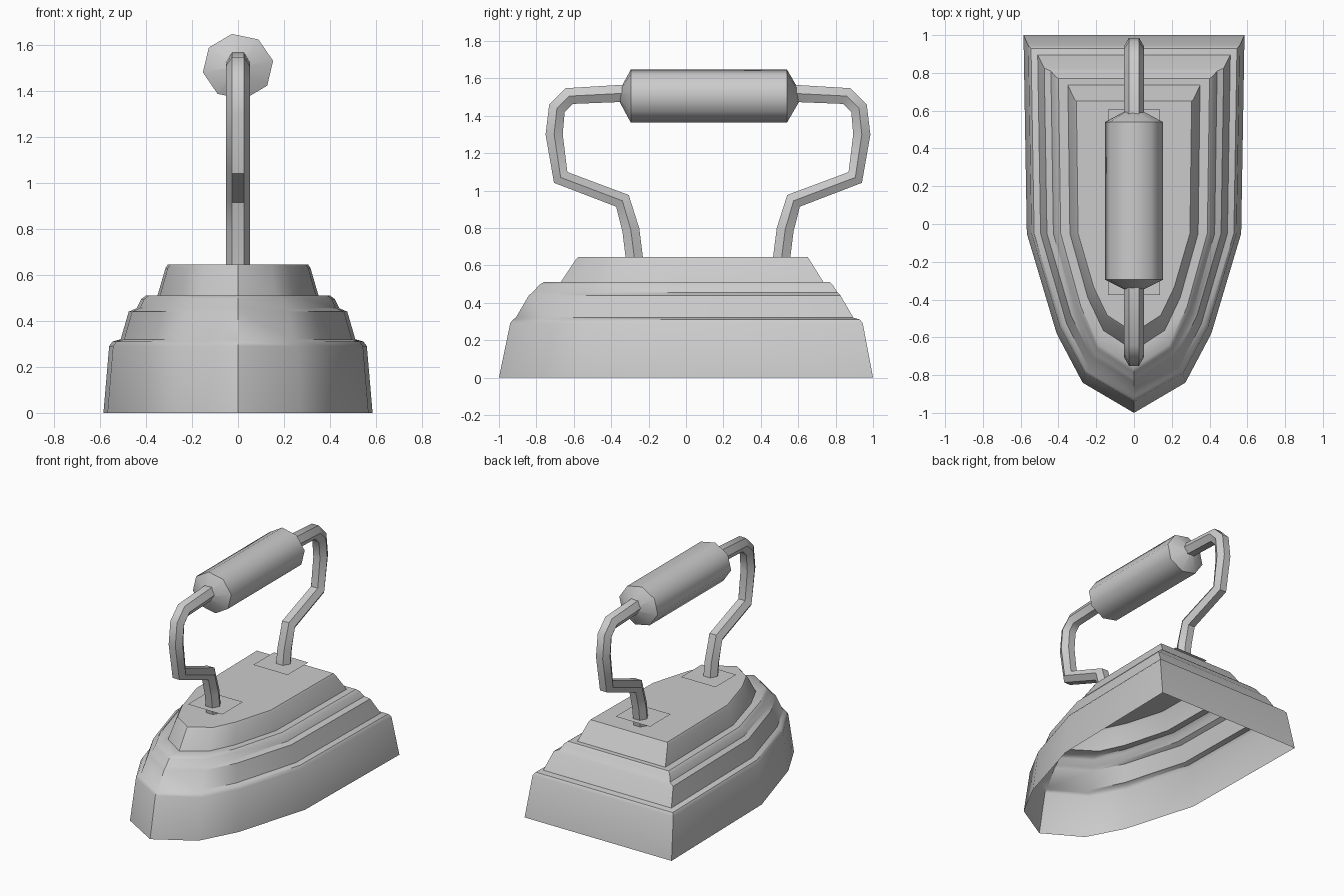
import bpy, bmesh, math
from mathutils import Vector

if "Cube" in bpy.data.objects:
    bpy.data.objects.remove(bpy.data.objects["Cube"])


def make_object(name, bm, angle=35):
    bmesh.ops.recalc_face_normals(bm, faces=bm.faces)
    mesh = bpy.data.meshes.new(name)
    bm.to_mesh(mesh)
    bm.free()
    obj = bpy.data.objects.new(name, mesh)
    bpy.context.collection.objects.link(obj)
    for p in mesh.polygons:
        p.use_smooth = True
    mesh.set_sharp_from_angle(angle=math.radians(angle))
    return obj


def loft(name, rings, cap_start=False, cap_end=False, angle=35):
    """Skin a list of closed rings that have equal point counts."""
    bm = bmesh.new()
    loops = [[bm.verts.new(p) for p in ring] for ring in rings]
    n = len(loops[0])
    for a, b in zip(loops, loops[1:]):
        for i in range(n):
            j = (i + 1) % n
            bm.faces.new((a[i], a[j], b[j], b[i]))
    if cap_start:
        bm.faces.new(loops[0])
    if cap_end:
        bm.faces.new(loops[-1])
    return make_object(name, bm, angle)


def sole_ring(z, w, back, front):
    """Pointed outline of the iron, mirrored across x."""
    half = [(w, back), (0.97 * w, -0.05), (0.70 * w, 0.58 * front),
            (0.465 * w, 0.84 * front)]
    right = [(x, y, z) for x, y in half]
    return right + [(0, front, z)] + [(-x, y, z) for x, y, z in reversed(right)]


# Stepped hollow body: z, half width, back y, front y
steps = [(0, .585, 1.0, -1.0), (.29, .56, .945, -.94), (.31, .545, .93, -.925),
         (.32, .51, .895, -.91), (.44, .475, .825, -.84), (.455, .44, .81, -.82),
         (.495, .42, .785, -.785), (.51, .40, .77, -.76), (.51, .35, .735, -.67),
         (.63, .315, .66, -.59), (.645, .305, .65, -.575)]
loft("iron_body", [sole_ring(*s) for s in steps], cap_end=True)


# Bent handle rods, side profile in y, z
profile = [(-.275, .63), (-.295, .79), (-.34, .945), (-.67, 1.07), (-.705, 1.30),
           (-.69, 1.44), (-.625, 1.505), (-.33, 1.52)]


def rod(name, pts, r=.053, sides=6):
    path = [Vector((0, y, z)) for y, z in pts]
    rings = []
    for i, p in enumerate(path):
        d0 = (p - path[max(i - 1, 0)]).normalized()
        d1 = (path[min(i + 1, len(path) - 1)] - p).normalized()
        t = (d0 + d1).normalized()
        side = Vector((1, 0, 0))
        up = t.cross(side)
        rings.append([p + r * (side * math.cos(a) + up * math.sin(a))
                      for a in (2 * math.pi * k / sides for k in range(sides))])
    loft(name, rings, True, True, angle=50)


rod("front_handle_rod", profile)
rod("back_handle_rod", [(.235 - y, z) for y, z in profile])


# Eight-sided grip with shallow conical ends
def grip_ring(y, r):
    return [(r * math.cos(a), y, 1.505 + .93 * r * math.sin(a))
            for a in (math.radians(10 + 45 * k) for k in range(8))]


loft("handle_grip", [grip_ring(y, r) for y, r in
                     ((-.37, .004), (-.295, .155), (.54, .155), (.62, .004))],
     True, True, angle=50)

# Thin square plates around the rod feet
for name, y in (("front_rod_plate", -.257), ("back_rod_plate", .487)):
    bm = bmesh.new()
    bm.faces.new([bm.verts.new((sx * .137, y + sy * .118, .695))
                  for sx, sy in ((-1, -1), (1, -1), (1, 1), (-1, 1))])
    make_object(name, bm)
